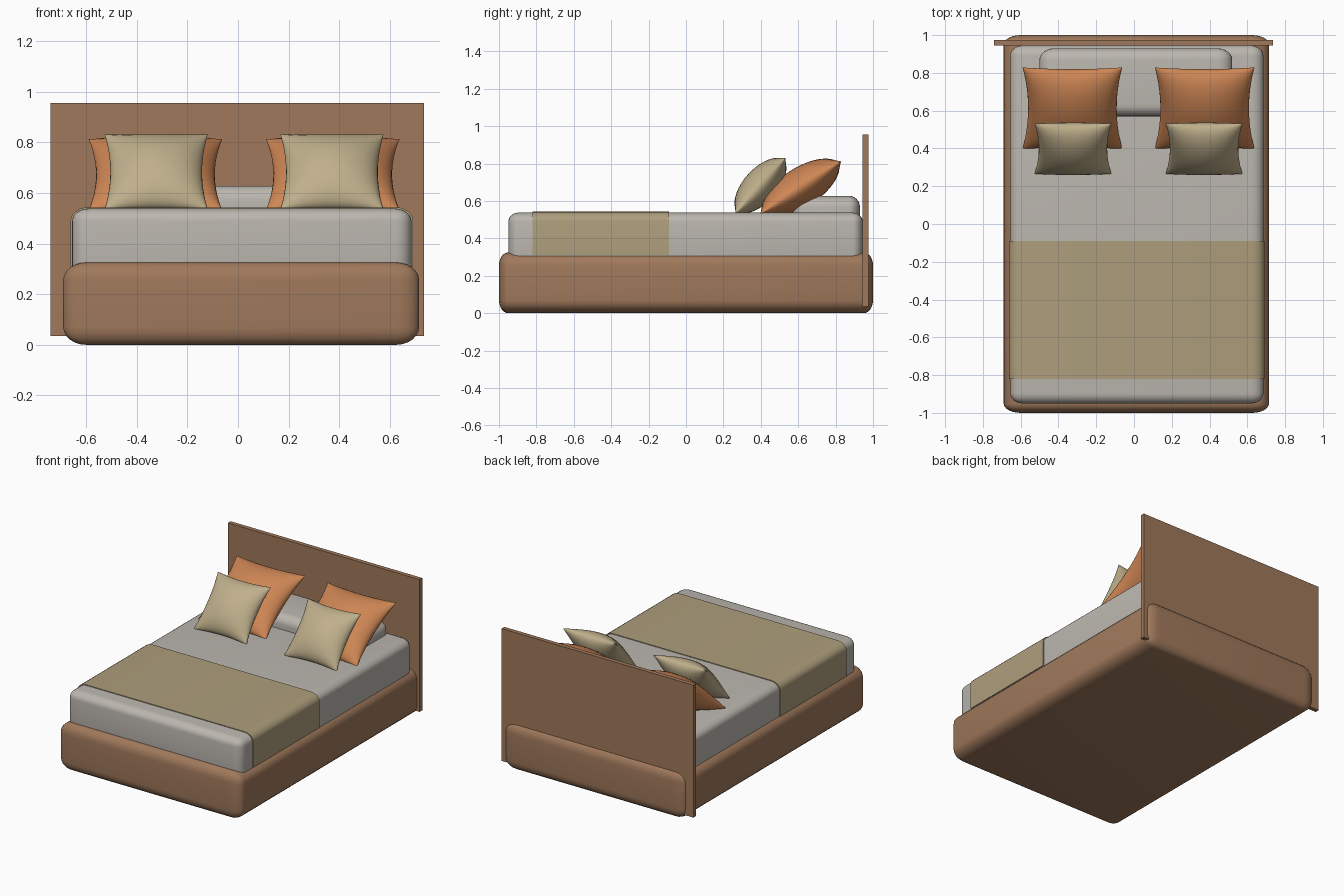
import bpy, bmesh, math
from mathutils import Matrix, Vector

if "Cube" in bpy.data.objects:
    bpy.data.objects.remove(bpy.data.objects["Cube"])


def material(name, rgb):
    m = bpy.data.materials.new(name)
    m.diffuse_color = (*rgb, 1)
    m.use_nodes = True
    m.node_tree.nodes["Principled BSDF"].inputs["Base Color"].default_value = m.diffuse_color
    return m


WOOD = material("wood", (0.35, 0.19, 0.105))
LINEN = material("linen", (0.50, 0.47, 0.43))
OLIVE = material("olive_throw", (0.42, 0.34, 0.20))
TAN = material("tan_fabric", (0.52, 0.43, 0.26))
RUST = material("rust_fabric", (0.62, 0.24, 0.09))


def finish(name, bm, mat, angle=40):
    bmesh.ops.recalc_face_normals(bm, faces=bm.faces)
    me = bpy.data.meshes.new(name)
    bm.to_mesh(me)
    bm.free()
    ob = bpy.data.objects.new(name, me)
    bpy.context.collection.objects.link(ob)
    me.materials.append(mat)
    bpy.ops.object.select_all(action='DESELECT')
    ob.select_set(True)
    bpy.context.view_layer.objects.active = ob
    bpy.ops.object.shade_smooth_by_angle(angle=math.radians(angle))
    return ob


def box(name, lo, hi, mat, radii=None):
    """Box between two corners, optionally rounded by a radius per axis."""
    lo, hi = Vector(lo), Vector(hi)
    r = Vector(radii or (1, 1, 1))
    bm = bmesh.new()
    bmesh.ops.create_cube(bm, size=1)
    size = hi - lo
    bmesh.ops.scale(bm, vec=[size[i] / r[i] for i in range(3)], verts=bm.verts)
    if radii:
        bmesh.ops.bevel(bm, geom=bm.edges[:], offset=1, offset_type='OFFSET',
                        segments=6, profile=0.5, affect='EDGES')
    bmesh.ops.scale(bm, vec=r, verts=bm.verts)
    bmesh.ops.translate(bm, vec=(lo + hi) / 2, verts=bm.verts)
    return finish(name, bm, mat)


def cushion(name, centre, half_w, half_h, half_t, tilt, mat, pinch=0.07, n=20):
    """Square stuffed cushion with drawn-in sides, tilted back about x."""
    bm = bmesh.new()
    steps = [math.sin(math.pi * (i / n - 0.5)) for i in range(n + 1)]
    for side in (1, -1):
        rows = []
        for v in steps:
            row = []
            for u in steps:
                a, b = max(0, 1 - u * u), max(0, 1 - v * v)
                row.append(bm.verts.new((half_w * u * (1 - pinch * b * 1.6),
                                         half_h * v * (1 - pinch * a),
                                         side * half_t * (a * b) ** 0.55)))
            rows.append(row)
        for j in range(n):
            for i in range(n):
                bm.faces.new((rows[j][i], rows[j][i + 1],
                              rows[j + 1][i + 1], rows[j + 1][i]))
    bmesh.ops.remove_doubles(bm, verts=bm.verts, dist=1e-5)
    bmesh.ops.transform(bm, verts=bm.verts, matrix=Matrix.Translation(centre)
                        @ Matrix.Rotation(math.radians(tilt), 4, 'X'))
    return finish(name, bm, mat, 80)


# Frame and headboard
box("bed_base", (-0.69, -1, 0), (0.715, 1, 0.325), WOOD, (0.09, 0.05, 0.07))
box("headboard", (-0.74, 0.945, 0.035), (0.735, 0.975, 0.955), WOOD)

# Mattress and long pillow
box("mattress", (-0.655, -0.95, 0.25), (0.685, 0.945, 0.538), LINEN, (0.065, 0.055, 0.05))
box("long_pillow", (-0.50, 0.57, 0.45), (0.52, 0.93, 0.628), LINEN, (0.08, 0.06, 0.06))

# Throw: rounded cross-section running over the mattress
bm = bmesh.new()
x0, x1, z0, z1, rx, rz = -0.661, 0.691, 0.31, 0.543, 0.068, 0.052
arc = [math.pi / 2 * i / 6 for i in range(7)]
prof = [(x0, z0)] + [(x0 + rx * (1 - math.cos(a)), z1 - rz * (1 - math.sin(a))) for a in arc]
prof += [(x0 + x1 - x, z) for x, z in reversed(prof)]
face = bm.faces.new([bm.verts.new((x, -0.82, z)) for x, z in prof])
ext = bmesh.ops.extrude_face_region(bm, geom=[face])
bmesh.ops.translate(bm, vec=(0, 0.73, 0),
                    verts=[g for g in ext["geom"] if isinstance(g, bmesh.types.BMVert)])
finish("throw_blanket", bm, OLIVE)

# Cushion pairs
for side, s in (("left", -1), ("right", 1)):
    cushion("large_cushion_" + side, (0.024 + s * 0.35, 0.613, 0.672),
            0.264, 0.258, 0.105, 33, RUST)
    cushion("small_cushion_" + side, (0.024 + s * 0.347, 0.398, 0.682),
            0.204, 0.20, 0.09, 48, TAN)
